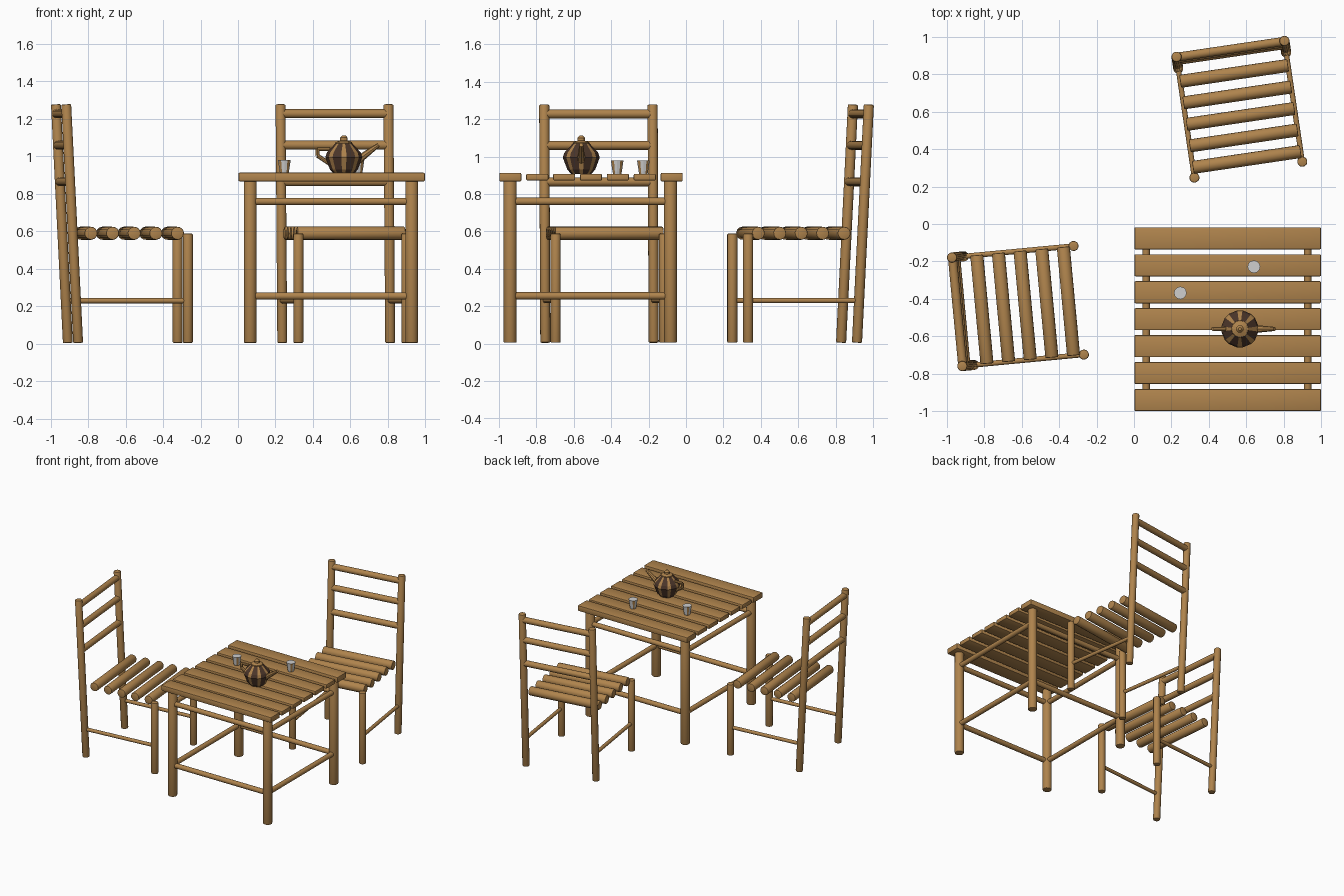
import bpy, bmesh, math
from mathutils import Vector, Matrix

cube = bpy.data.objects.get("Cube")
if cube:
    bpy.data.objects.remove(cube)


def material(name, rgb):
    m = bpy.data.materials.new(name)
    m.use_nodes = True
    m.diffuse_color = (*rgb, 1)
    m.node_tree.nodes["Principled BSDF"].inputs["Base Color"].default_value = (*rgb, 1)
    return m


wood = material("wood", (0.43, 0.23, 0.074))
dark = material("dark_wood", (0.07, 0.036, 0.022))
grey = material("pale_grey", (0.62, 0.62, 0.62))


def finish(name, bm, mats, smooth=True):
    mesh = bpy.data.meshes.new(name)
    bmesh.ops.recalc_face_normals(bm, faces=bm.faces)
    bm.to_mesh(mesh)
    bm.free()
    ob = bpy.data.objects.new(name, mesh)
    bpy.context.collection.objects.link(ob)
    for m in mats:
        mesh.materials.append(m)
    if smooth:
        bpy.ops.object.select_all(action='DESELECT')
        ob.select_set(True)
        bpy.context.view_layer.objects.active = ob
        bpy.ops.object.shade_smooth_by_angle(angle=math.radians(40))
    return ob


def pole(name, a, b, r, r_end=None, sides=14, bevel=0.006):
    """Round pole from a to b with softened ends."""
    a, b = Vector(a), Vector(b)
    d = b - a
    bm = bmesh.new()
    turn = Vector((0, 0, 1)).rotation_difference(d).to_matrix().to_4x4()
    bmesh.ops.create_cone(bm, cap_ends=True, segments=sides, radius1=r,
                          radius2=r if r_end is None else r_end, depth=d.length,
                          matrix=Matrix.Translation((a + b) / 2) @ turn)
    if bevel:
        caps = [f for f in bm.faces if len(f.verts) > 4]
        rims = list({e for f in caps for e in f.edges})
        bmesh.ops.bevel(bm, geom=rims, offset=bevel, segments=2, affect='EDGES', profile=0.5)
    return finish(name, bm, [wood])


def lathe(name, profile, centre, angles, mats, rule):
    """Turn (radius, height) rings around centre; rule picks a material per column."""
    bm = bmesh.new()
    rings = [[bm.verts.new((centre[0] + r * math.cos(t), centre[1] + r * math.sin(t), z))
              for t in angles] for r, z in profile]
    n = len(angles)
    for low, high in zip(rings, rings[1:]):
        for i in range(n):
            j = (i + 1) % n
            bm.faces.new((low[i], low[j], high[j], high[i])).material_index = rule(i)
    bm.faces.new(rings[0])
    bm.faces.new(rings[-1])
    return finish(name, bm, mats, smooth=False)


# Table top planks
for i in range(7):
    bm = bmesh.new()
    thick = 0.046 if i in (0, 6) else 0.036
    y = -0.939 + i * 0.1437
    bmesh.ops.create_cube(bm, size=1, matrix=Matrix.Translation((0.5, y, 0.89))
                          @ Matrix.Diagonal((0.996, 0.118, thick, 1)))
    bmesh.ops.bevel(bm, geom=bm.edges[:], offset=0.007, segments=2, affect='EDGES', profile=0.5)
    finish(f"table_plank_{i + 1}", bm, [wood])

# Table legs and rails
xs, ys = (0.065, 0.927), (-0.94, -0.083)
for x in xs:
    for y in ys:
        pole("table_leg", (x, y, 0.005), (x, y, 0.872), 0.035)
for z in (0.255, 0.76):
    for y in ys:
        pole("table_long_rail", (xs[0], y, z), (xs[1], y, z), 0.02, bevel=0)
    for x in xs:
        pole("table_side_rail", (x, ys[0], z), (x, ys[1], z), 0.02, bevel=0)


def chair(prefix, front_mid, angle):
    """Chair facing local -y; front_mid lies midway between the front legs."""
    place = Matrix.Translation((*front_mid, 0)) @ Matrix.Rotation(angle, 4, 'Z')

    def part(name, a, b, r, **kw):
        pole(f"{prefix}_{name}", place @ Vector(a), place @ Vector(b), r, **kw)

    half, depth, lean = 0.291, 0.588, 0.064
    top = 1.278

    def back_y(z):
        return depth + lean * z / top

    for s in (-half, half):
        part("front_leg", (s, 0, 0.005), (s, 0, 0.588), 0.027)
        part("back_post", (s, depth, 0.005), (s, back_y(top), top), 0.027)
        part("side_stretcher", (s, 0, 0.23), (s, back_y(0.23), 0.23), 0.014, bevel=0)
    for z in (0.865, 1.06, 1.228):
        part("back_rung", (-half, back_y(z), z), (half, back_y(z), z), 0.024, bevel=0)
    for i in range(5):
        y = 0.055 + i * 0.116
        part("seat_log", (-half, y, 0.59), (half, y, 0.59), 0.035)


chair("rear_chair", (0.61, 0.29), math.radians(8.4))
chair("side_chair", (-0.295, -0.407), math.radians(95.4))

# Teapot with dark panels between narrow ribs
pot = (0.565, -0.56)
angles = []
for k in range(8):
    mid = math.radians(k * 45)
    angles += [mid - math.radians(8), mid + math.radians(8)]
lathe("teapot_body", [(0.055, 0.908), (0.075, 0.93), (0.1, 0.995), (0.092, 1.02), (0.045, 1.07)],
      pot, angles, [wood, dark], lambda i: i % 2)
ring = [math.tau * i / 12 for i in range(12)]
lathe("teapot_lid", [(0.045, 1.068), (0.044, 1.076), (0.02, 1.085), (0.02, 1.1), (0.008, 1.113)],
      pot, ring, [wood], lambda i: 0)
y = pot[1]
pole("teapot_spout", (0.64, y, 0.98), (0.75, y, 1.062), 0.022, r_end=0.011, sides=8, bevel=0)
loop = [(0.49, y, 1.04), (0.425, y, 1.04), (0.423, y, 1.005), (0.49, y, 0.96)]
for a, b in zip(loop, loop[1:]):
    pole("teapot_handle", a, b, 0.011, sides=8, bevel=0)

# Cups
for x, y in ((0.64, -0.228), (0.247, -0.368)):
    lathe("cup", [(0.022, 0.907), (0.025, 0.92), (0.034, 0.98)], (x, y), ring,
          [grey, wood], lambda i: 1 if i % 3 == 1 else 0)
    bpy.context.collection.objects[-1].data.polygons[-1].material_index = 0
